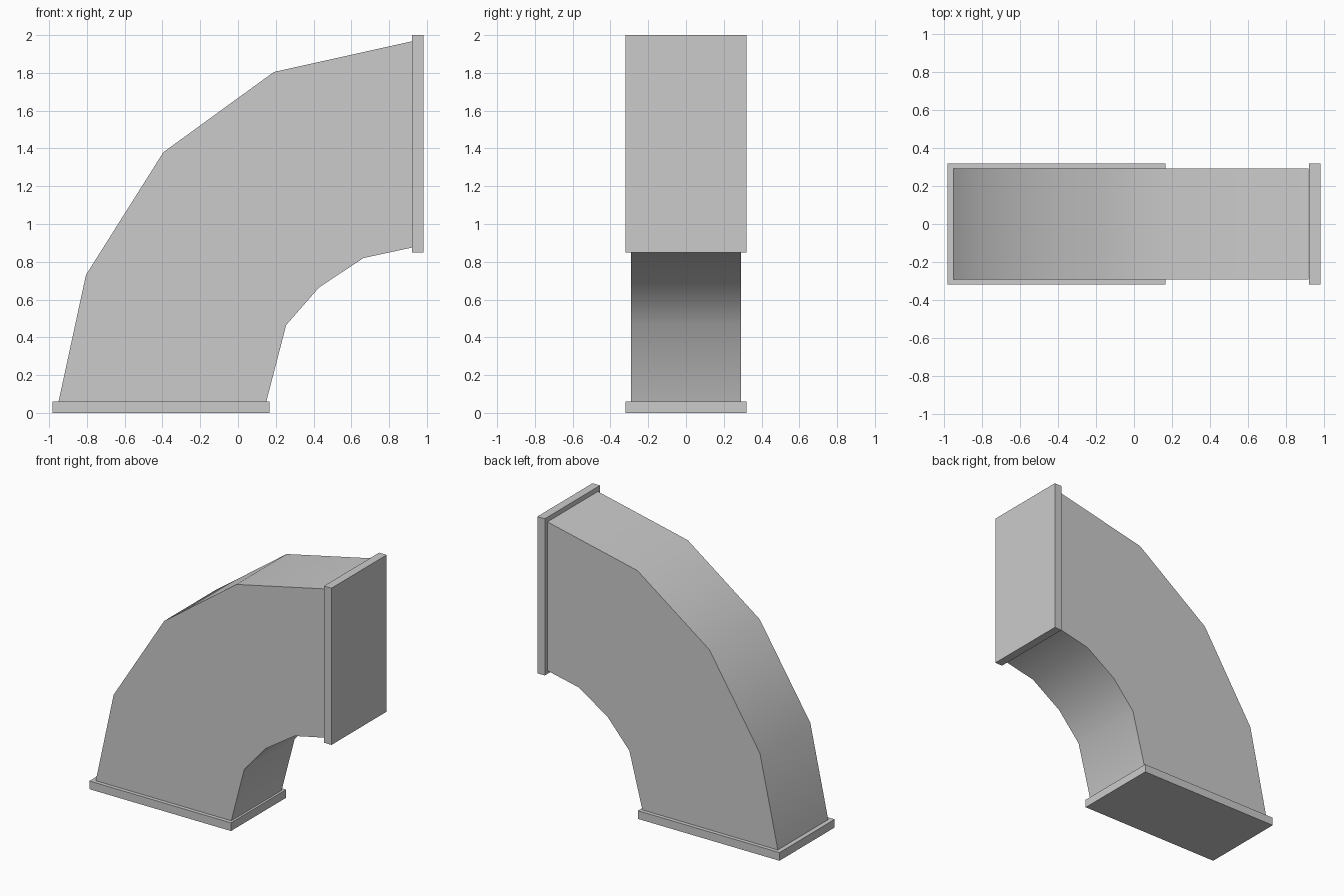
import bpy
import bmesh
import math

if "Cube" in bpy.data.objects:
    bpy.data.objects.remove(bpy.data.objects["Cube"], do_unlink=True)

# Single sheet-metal colour
metal = bpy.data.materials.new("grey_metal")
metal.use_nodes = True
grey = (0.6, 0.6, 0.6, 1)
metal.diffuse_color = grey
metal.node_tree.nodes["Principled BSDF"].inputs["Base Color"].default_value = grey


def extrude_profile(name, profile, half_width):
    """Extrude an x-z outline along y into a closed solid."""
    bm = bmesh.new()
    face = bm.faces.new([bm.verts.new((x, -half_width, z)) for x, z in profile])
    result = bmesh.ops.extrude_face_region(bm, geom=[face])
    moved = [v for v in result["geom"] if isinstance(v, bmesh.types.BMVert)]
    bmesh.ops.translate(bm, verts=moved, vec=(0, 2 * half_width, 0))
    bmesh.ops.recalc_face_normals(bm, faces=bm.faces)
    mesh = bpy.data.meshes.new(name)
    bm.to_mesh(mesh)
    bm.free()
    obj = bpy.data.objects.new(name, mesh)
    bpy.context.collection.objects.link(obj)
    mesh.materials.append(metal)
    return obj


def flange(name, x0, x1, z0, z1):
    return extrude_profile(name, [(x0, z0), (x1, z0), (x1, z1), (x0, z1)], 0.32)


# Curved duct: outer bend, then inner bend back to the base
outer = [(-0.95, 0.06), (-0.805, 0.73), (-0.395, 1.38), (0.19, 1.805), (0.92, 1.967)]
inner = [(0.92, 0.875), (0.665, 0.82), (0.43, 0.665), (0.255, 0.465), (0.15, 0.06)]
duct = extrude_profile("elbow_duct", outer + inner, 0.292)
bpy.ops.object.select_all(action="DESELECT")
duct.select_set(True)
bpy.context.view_layer.objects.active = duct
bpy.ops.object.shade_smooth_by_angle(angle=math.radians(35))

# Rectangular end flanges
flange("base_flange", -0.983, 0.167, 0, 0.06)
flange("end_flange", 0.922, 0.983, 0.85, 2)
